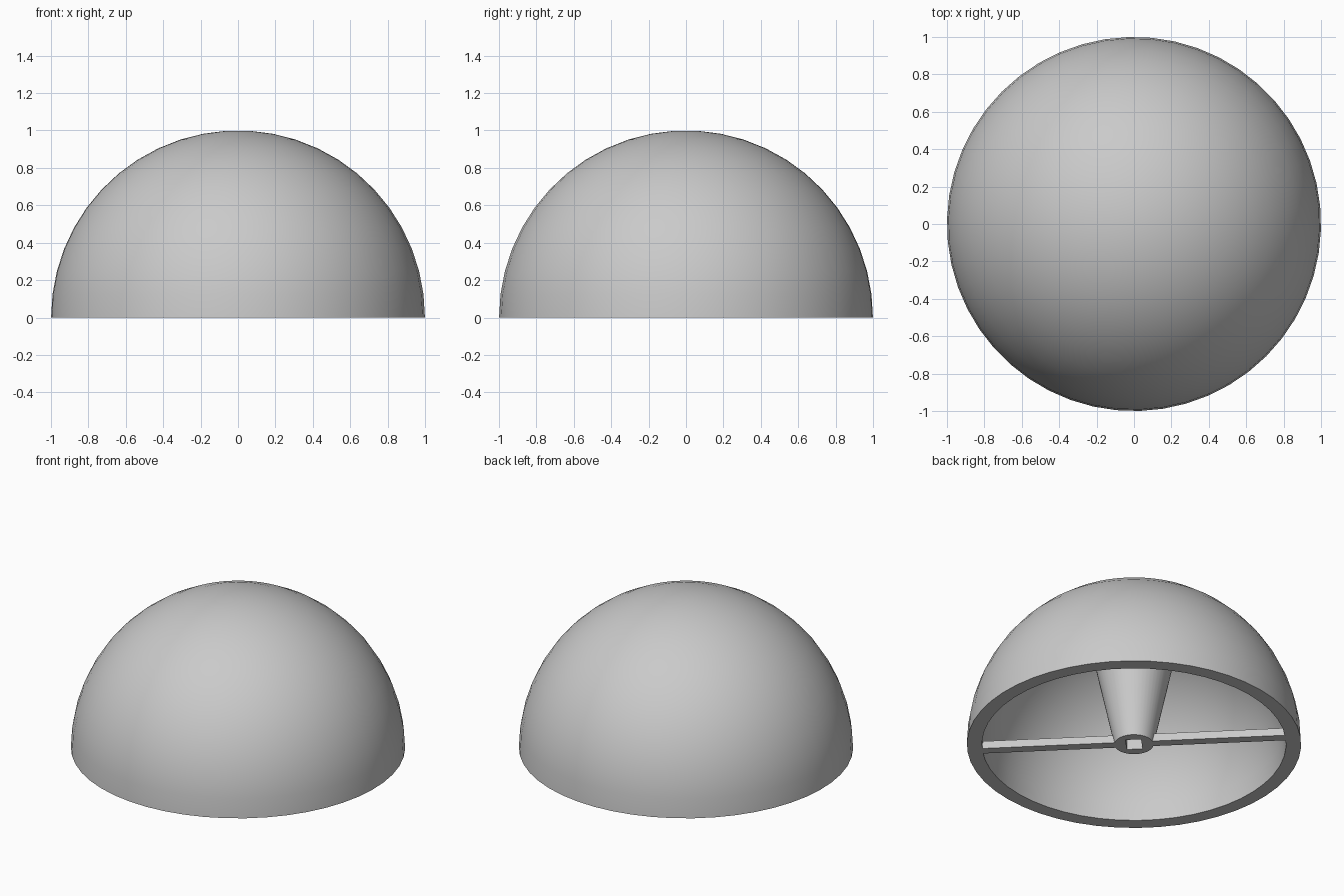
import bpy, bmesh
from math import sin, cos, pi, radians
from mathutils import Matrix

default = bpy.data.objects.get("Cube")
if default:
    bpy.data.objects.remove(default, do_unlink=True)

SEGMENTS = 50
INNER = 0.91
TURN = Matrix.Rotation(radians(135), 4, 'Z')   # direction of the cross bar

grey = bpy.data.materials.new("plain grey")
grey.use_nodes = True
colour = (0.59, 0.59, 0.59, 1)
grey.diffuse_color = colour
grey.node_tree.nodes["Principled BSDF"].inputs["Base Color"].default_value = colour


def finish(name, bm):
    bmesh.ops.recalc_face_normals(bm, faces=bm.faces)
    bm.transform(TURN)
    mesh = bpy.data.meshes.new(name)
    bm.to_mesh(mesh)
    bm.free()
    mesh.materials.append(grey)
    obj = bpy.data.objects.new(name, mesh)
    bpy.context.collection.objects.link(obj)
    bpy.ops.object.select_all(action='DESELECT')
    obj.select_set(True)
    bpy.context.view_layer.objects.active = obj
    bpy.ops.object.shade_smooth_by_angle(angle=radians(30))


def loft(name, rings):
    """Skin rings of (radius function of angle, height) and cap both ends."""
    bm = bmesh.new()
    angles = [2 * pi * i / SEGMENTS for i in range(SEGMENTS)]
    loops = [[bm.verts.new((r(a) * cos(a), r(a) * sin(a), z)) for a in angles]
             for r, z in rings]
    for low, high in zip(loops, loops[1:]):
        for i in range(SEGMENTS):
            j = (i + 1) % SEGMENTS
            bm.faces.new((low[i], low[j], high[j], high[i]))
    bm.faces.new(loops[0])
    bm.faces.new(loops[-1])
    finish(name, bm)


def circle(radius):
    return lambda a: radius


def shaft_hole(a):
    # rectangular outline
    return min(0.047 / max(abs(cos(a)), 1e-6), 0.057 / max(abs(sin(a)), 1e-6))


# Hollow dome with the tapered hub hanging from its ceiling, as one skin:
# outer dome down to the rim, inner dome up to the hub, hub down, shaft hole up
tilts = [pi * (i + 0.5) / 25 for i in range(13)]
outer = [(circle(sin(t)), cos(t)) for t in tilts]
inner = [(circle(INNER * sin(t)), INNER * cos(t)) for t in reversed(tilts[3:])]
hub = [(circle(0.299), 0.859), (circle(0.117), 0)]
hole = [(shaft_hole, 0), (shaft_hole, 0.35)]
loft("dome_with_hub", outer + inner + hub + hole)

# Cross bar in two halves, joining the hub to the rim
for side, name in ((1, "cross_bar_a"), (-1, "cross_bar_b")):
    bm = bmesh.new()
    bmesh.ops.create_cube(bm, size=1, matrix=Matrix.Translation((side * 0.51, 0, 0.025))
                          @ Matrix.Diagonal((0.8, 0.06, 0.05, 1)))
    finish(name, bm)
